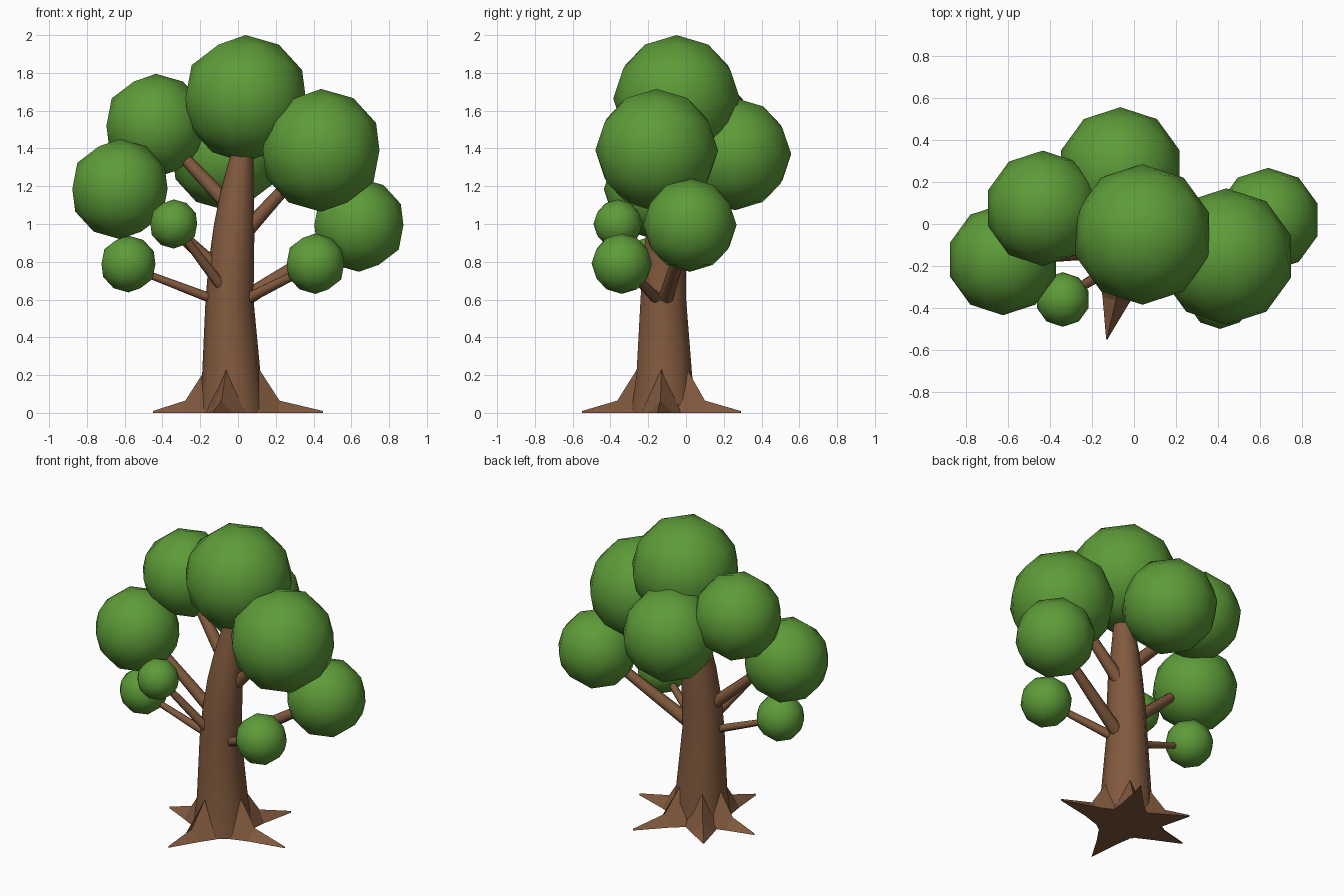
import bpy, bmesh, math
from mathutils import Vector

cube = bpy.data.objects.get("Cube")
if cube:
    bpy.data.objects.remove(cube, do_unlink=True)


def material(name, rgb):
    m = bpy.data.materials.new(name)
    m.use_nodes = True
    m.diffuse_color = (*rgb, 1)
    bsdf = m.node_tree.nodes["Principled BSDF"]
    bsdf.inputs["Base Color"].default_value = (*rgb, 1)
    bsdf.inputs["Roughness"].default_value = 0.9
    return m


BARK = material("bark_brown", (0.22, 0.1, 0.048))
LEAF = material("leaf_green", (0.11, 0.33, 0.04))


def finish(bm, name, mat, smooth_angle=None):
    bmesh.ops.recalc_face_normals(bm, faces=bm.faces)
    mesh = bpy.data.meshes.new(name)
    bm.to_mesh(mesh)
    bm.free()
    mesh.materials.append(mat)
    ob = bpy.data.objects.new(name, mesh)
    bpy.context.collection.objects.link(ob)
    if smooth_angle:
        bpy.ops.object.select_all(action='DESELECT')
        ob.select_set(True)
        bpy.context.view_layer.objects.active = ob
        bpy.ops.object.shade_smooth_by_angle(angle=math.radians(smooth_angle))
    return ob


def loft(bm, rings):
    """Skin a list of vertex rings and cap both ends."""
    loops = [[bm.verts.new(p) for p in ring] for ring in rings]
    n = len(loops[0])
    for a, b in zip(loops, loops[1:]):
        for i in range(n):
            j = (i + 1) % n
            bm.faces.new((a[i], a[j], b[j], b[i]))
    bm.faces.new(loops[0])
    bm.faces.new(loops[-1])


def ring(centre, radius, sides, u=Vector((1, 0, 0)), v=Vector((0, 1, 0))):
    c = Vector(centre)
    angles = [math.tau * i / sides for i in range(sides)]
    return [c + radius * (math.cos(t) * u + math.sin(t) * v) for t in angles]


# Trunk: tapering, leaning rings (x, y, z, radius)
trunk = [
    (-0.03, -0.12, 0.0, 0.18),
    (-0.035, -0.115, 0.2, 0.155),
    (-0.045, -0.12, 0.6, 0.127),
    (-0.035, -0.115, 0.8, 0.12),
    (-0.02, -0.105, 1.0, 0.107),
    (-0.005, -0.09, 1.17, 0.088),
    (0.025, -0.07, 1.4, 0.056),
]
bm = bmesh.new()
loft(bm, [ring(t[:3], t[3], 10) for t in trunk])
finish(bm, "trunk", BARK, 50)

# Roots: concave spikes that spread from the trunk foot to a tip on the ground
root_tips = {
    "front": (-0.13, -0.55),
    "right": (-0.45, -0.08),
    "back_right": (-0.27, 0.2),
    "back_left": (0.19, 0.29),
    "left": (0.45, -0.15),
}
foot = Vector((-0.03, -0.12, 0))
for name, tip in root_tips.items():
    out = Vector((*tip, 0)) - foot
    length = out.length
    out.normalize()
    side = Vector((-out.y, out.x, 0))
    up = Vector((0, 0, 1))
    rings = []
    for dist, half, high in ((0.1, 0.11, 0.3), (0.15, 0.105, 0.22),
                             (0.25, 0.065, 0.065), (length, 0.003, 0.01)):
        c = foot + out * dist
        rings.append([c - side * half, c + side * half, c + up * high])
    bm = bmesh.new()
    loft(bm, rings)
    finish(bm, name + "_root", BARK)

# Branches: tapered limbs (start, end, start radius)
branches = {
    "low_right_twig": ((-0.1, -0.13, 0.59), (-0.52, -0.17, 0.75), 0.026),
    "front_right_twig": ((-0.08, -0.19, 0.66), (-0.3, -0.33, 0.95), 0.03),
    "right_branch": ((-0.07, -0.12, 0.73), (-0.48, -0.16, 1.1), 0.04),
    "upper_right_branch": ((-0.03, -0.08, 1.08), (-0.36, 0.03, 1.43), 0.042),
    "low_left_twig": ((0.02, -0.14, 0.59), (0.34, -0.3, 0.75), 0.03),
    "left_branch": ((0.03, -0.11, 0.6), (0.52, -0.01, 0.91), 0.043),
    "upper_left_branch": ((0.04, -0.09, 0.96), (0.32, -0.11, 1.27), 0.042),
}
for name, (start, end, radius) in branches.items():
    a, b = Vector(start), Vector(end)
    axis = (b - a).normalized()
    u = axis.orthogonal().normalized()
    v = axis.cross(u)
    bm = bmesh.new()
    loft(bm, [ring(a, radius, 8, u, v), ring(b, radius * 0.7, 8, u, v)])
    finish(bm, name, BARK, 50)

# Foliage: low-poly balls (x, y, z, radius)
foliage = {
    "top": (0.04, -0.05, 1.665, 0.335),
    "upper_left": (0.44, -0.155, 1.39, 0.325),
    "upper_right": (-0.435, 0.075, 1.52, 0.275),
    "right": (-0.625, -0.17, 1.185, 0.265),
    "back": (-0.065, 0.26, 1.37, 0.297),
    "left": (0.64, 0.02, 0.995, 0.248),
    "small_left": (0.41, -0.34, 0.79, 0.16),
    "small_right": (-0.58, -0.17, 0.788, 0.15),
    "small_front": (-0.34, -0.36, 1.0, 0.13),
}
for name, (x, y, z, r) in foliage.items():
    bm = bmesh.new()
    bmesh.ops.create_icosphere(bm, subdivisions=2, radius=r)
    bmesh.ops.translate(bm, verts=bm.verts, vec=(x, y, z))
    finish(bm, name + "_foliage", LEAF, 60)
